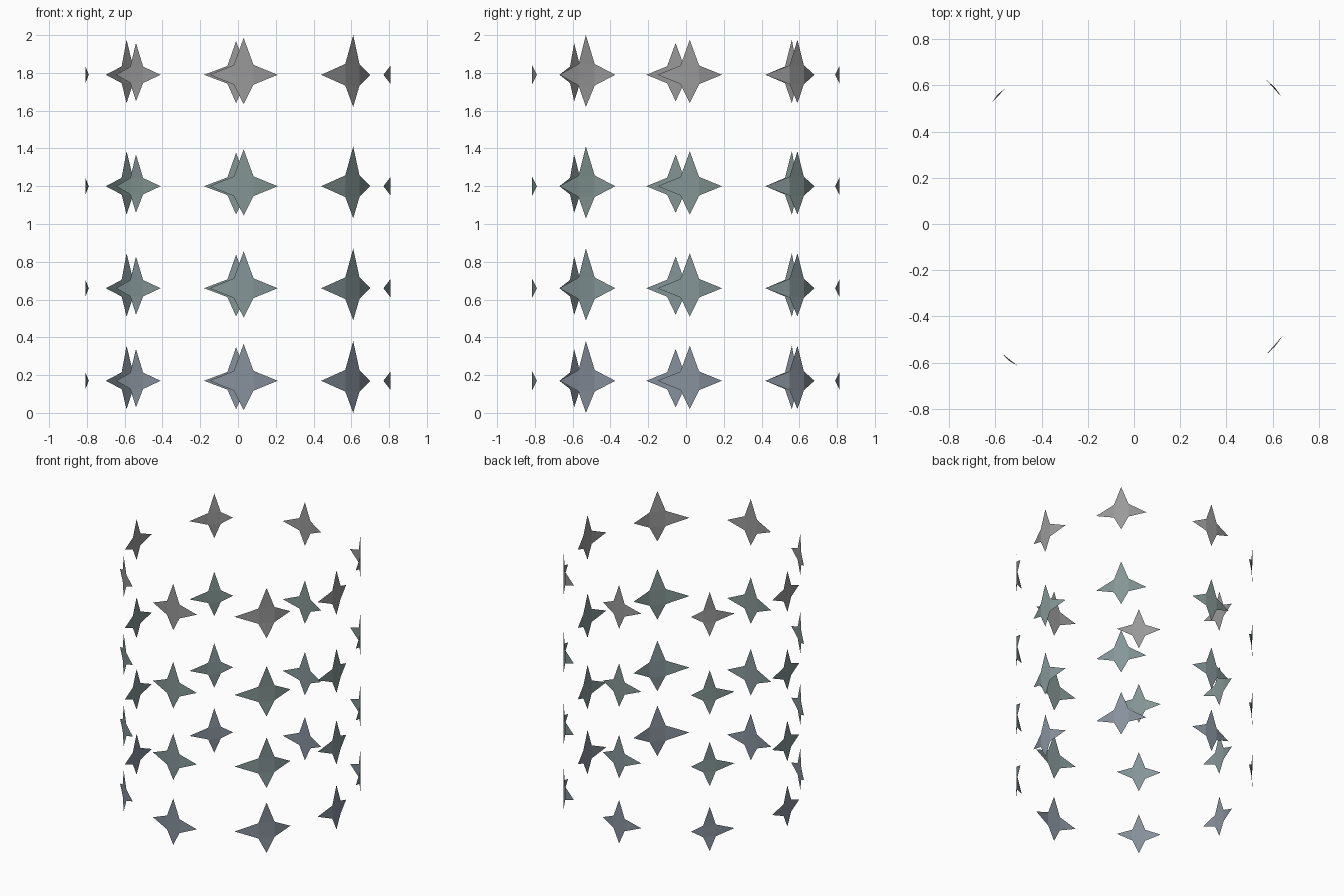
import bpy
from mathutils import Vector

if "Cube" in bpy.data.objects:
    bpy.data.objects.remove(bpy.data.objects["Cube"])

# eight stars round the ring: centre, left tip, right tip (x, y), height above and below centre
STARS = [
    ((0.03, -0.815), (-0.15, -0.80), (0.21, -0.79), 0.195, 0.155),
    ((0.61, -0.53), (0.44, -0.67), (0.70, -0.375), 0.21, 0.17),
    ((0.808, 0.02), (0.77, -0.15), (0.77, 0.19), 0.185, 0.15),
    ((0.61, 0.59), (0.69, 0.42), (0.46, 0.68), 0.185, 0.15),
    ((-0.01, 0.812), (0.14, 0.79), (-0.18, 0.79), 0.178, 0.15),
    ((-0.59, 0.56), (-0.49, 0.64), (-0.70, 0.42), 0.185, 0.15),
    ((-0.808, -0.055), (-0.79, 0.10), (-0.797, -0.21), 0.168, 0.14),
    ((-0.54, -0.592), (-0.645, -0.485), (-0.41, -0.67), 0.168, 0.14),
]

# rows: name, height, colour
ROWS = [
    ("bottom", 0.17, (0.245, 0.283, 0.333, 1)),
    ("lower_middle", 0.66, (0.235, 0.305, 0.315, 1)),
    ("upper_middle", 1.20, (0.23, 0.305, 0.295, 1)),
    ("top", 1.79, (0.32, 0.32, 0.32, 1)),
]


def star_faces(star, z, verts, faces):
    """Flat middle quad with four pointed spikes; side spikes bend inwards."""
    centre, left, right, up, down = star
    c, l, r = (Vector((*p, z)) for p in (centre, left, right))
    along = (r - l).normalized()
    bulge = 0.006
    # stars facing front, back and sides have an upright, square-on middle
    if max(abs(along.x), abs(along.y)) > 0.95:
        along = Vector((round(along.x), round(along.y), 0))
        bulge = 0
    outward = along.cross(Vector((0, 0, 1)))
    k = 0.29 * (r - l).length / 2
    base = c - outward * bulge
    dz = Vector((0, 0, k))
    n = len(verts)
    verts += [
        base - along * k - dz, base + along * k - dz,
        base + along * k + dz, base - along * k + dz,
        c - Vector((0, 0, down)), r, c + Vector((0, 0, up)), l,
    ]
    local = [(0, 1, 2, 3), (0, 4, 1), (1, 5, 2), (2, 6, 3), (3, 7, 0)]
    faces += [tuple(n + i for i in f) for f in local]


# one object per ring of stars
for name, z, colour in ROWS:
    verts, faces = [], []
    for star in STARS:
        star_faces(star, z, verts, faces)
    mesh = bpy.data.meshes.new(name + "_star_ring")
    mesh.from_pydata(verts, [], faces)
    mesh.update()
    mat = bpy.data.materials.new(name + "_star_colour")
    mat.diffuse_color = colour
    mat.use_nodes = True
    mat.node_tree.nodes["Principled BSDF"].inputs["Base Color"].default_value = mat.diffuse_color
    mesh.materials.append(mat)
    bpy.context.collection.objects.link(bpy.data.objects.new(name + "_star_ring", mesh))
